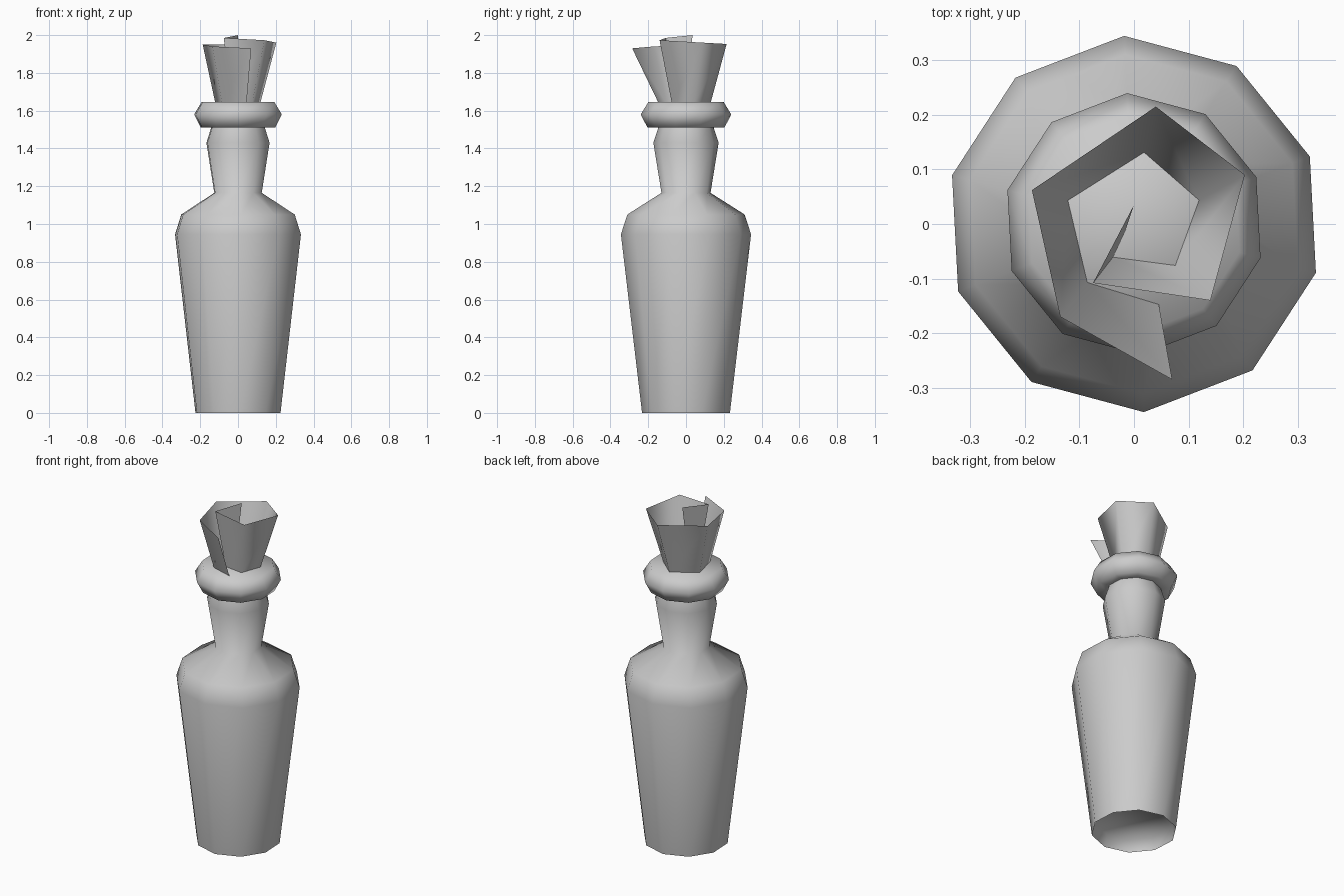
import bpy, bmesh
from math import radians, cos, sin, pi

if "Cube" in bpy.data.objects:
    bpy.data.objects.remove(bpy.data.objects["Cube"])

SIDES, START = 10, radians(93)


def finish(name, bm, angle):
    bmesh.ops.recalc_face_normals(bm, faces=bm.faces)
    mesh = bpy.data.meshes.new(name)
    bm.to_mesh(mesh)
    bm.free()
    obj = bpy.data.objects.new(name, mesh)
    bpy.context.collection.objects.link(obj)
    bpy.ops.object.select_all(action='DESELECT')
    obj.select_set(True)
    bpy.context.view_layer.objects.active = obj
    bpy.ops.object.shade_smooth_by_angle(angle=radians(angle))
    return obj


def turned(name, profile, angle):
    """Ten-sided turned shape from (radius, height) pairs, capped at both ends."""
    bm = bmesh.new()
    rings = [[bm.verts.new((r * cos(START + i * 2 * pi / SIDES),
                            r * sin(START + i * 2 * pi / SIDES), z))
              for i in range(SIDES)] for r, z in profile]
    for a, b in zip(rings, rings[1:]):
        for i in range(SIDES):
            j = (i + 1) % SIDES
            bm.faces.new((a[i], a[j], b[j], b[i]))
    bm.faces.new(rings[0])
    bm.faces.new(rings[-1])
    return finish(name, bm, angle)


# Bottle with recessed base, sloped shoulder, neck and flared lip
turned("bottle", [(0.215, 0.07), (0.233, 0), (0.345, 0.945), (0.311, 1.05),
                  (0.13, 1.165), (0.173, 1.43), (0.147, 1.51), (0.204, 1.51),
                  (0.24, 1.58), (0.2, 1.645)], 80)

# Rolled paper stopper: one spiral strip flaring upwards
base = [(0.045, -0.145), (-0.085, -0.105), (-0.12, 0.043), (0.018, 0.13),
        (0.118, 0.043), (0.075, -0.075), (-0.038, -0.06), (-0.015, -0.01)]
rim = [(0.07, -0.285, 1.93), (-0.135, -0.17, 1.94), (-0.187, 0.062, 1.95),
       (0.04, 0.215, 1.953), (0.203, 0.09, 1.96), (0.14, -0.14, 1.973),
       (-0.075, -0.108, 1.985), (0, 0.035, 2.0)]
bm = bmesh.new()
low = [bm.verts.new((x, y, 1.64)) for x, y in base]
high = [bm.verts.new(p) for p in rim]
for i in range(len(low) - 1):
    bm.faces.new((low[i + 1], low[i], high[i], high[i + 1]))
finish("paper_stopper", bm, 100)
